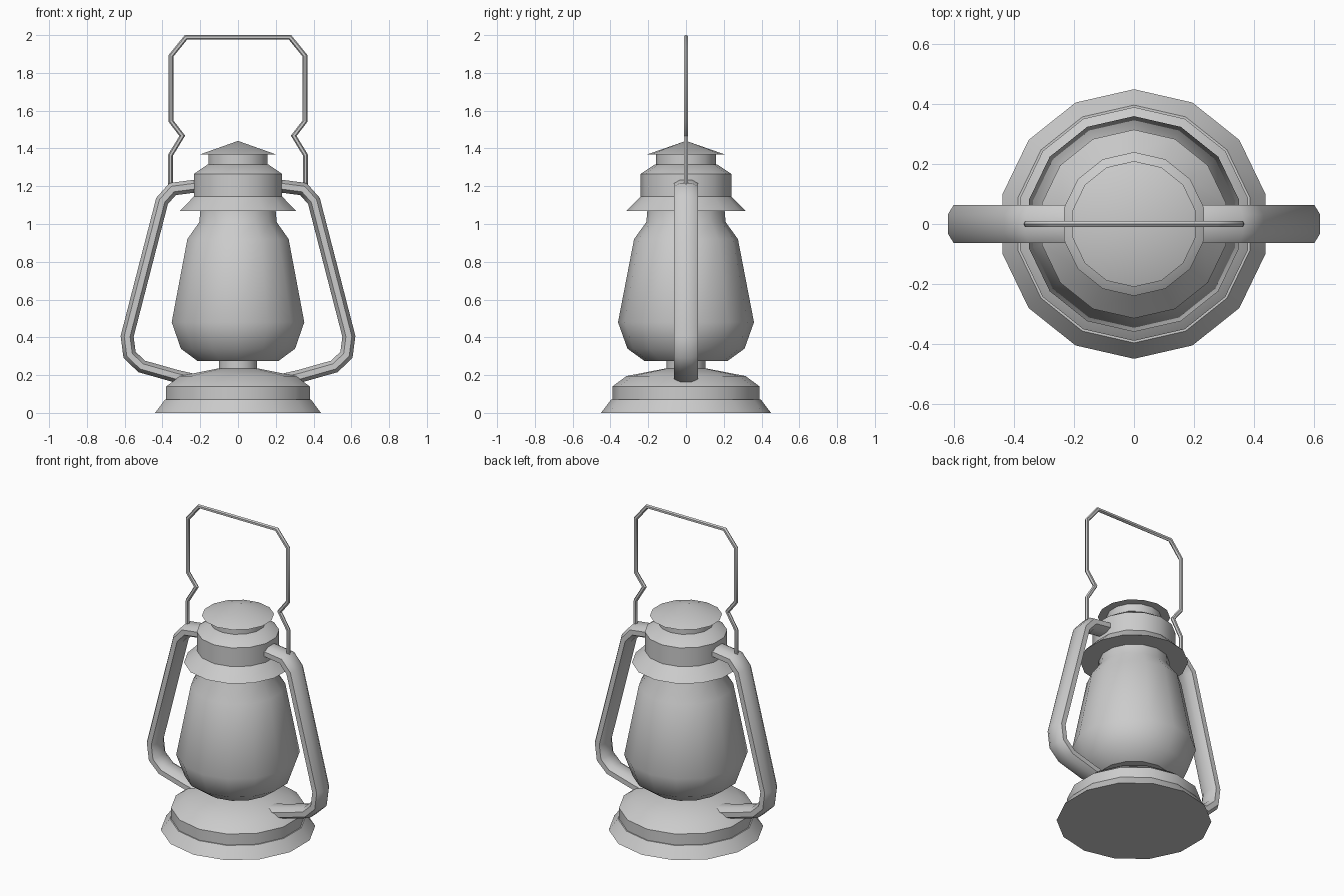
import bpy, bmesh, math
from mathutils import Vector

if "Cube" in bpy.data.objects:
    bpy.data.objects.remove(bpy.data.objects["Cube"])

SIDES = 14


def finish(name, bm, angle=35):
    bmesh.ops.recalc_face_normals(bm, faces=bm.faces)
    me = bpy.data.meshes.new(name)
    bm.to_mesh(me)
    bm.free()
    ob = bpy.data.objects.new(name, me)
    bpy.context.collection.objects.link(ob)
    bpy.ops.object.select_all(action='DESELECT')
    ob.select_set(True)
    bpy.context.view_layer.objects.active = ob
    bpy.ops.object.shade_smooth_by_angle(angle=math.radians(angle))
    return ob


def bridge(bm, rings):
    n = len(rings[0])
    for a, b in zip(rings, rings[1:]):
        for i in range(n):
            j = (i + 1) % n
            bm.faces.new((a[i], a[j], b[j], b[i]))
    bm.faces.new(rings[0])
    bm.faces.new(rings[-1])


def lathe(name, profile):
    """Turn (radius, height) points around z, with a corner on +y."""
    bm = bmesh.new()
    rings = []
    for r, z in profile:
        angles = [math.pi / 2 + 2 * math.pi * i / SIDES for i in range(SIDES)]
        rings.append([bm.verts.new((r * math.cos(a), r * math.sin(a), z)) for a in angles])
    bridge(bm, rings)
    bmesh.ops.remove_doubles(bm, verts=bm.verts, dist=0.0001)
    return finish(name, bm)


def sweep(name, path, section):
    """Sweep an (in-plane, y) section along an (x, z) path with mitred corners."""
    bm = bmesh.new()
    pts = [Vector(p) for p in path]
    rings = []
    for i, p in enumerate(pts):
        d0 = (p - pts[i - 1]).normalized() if i else (pts[1] - p).normalized()
        d1 = (pts[i + 1] - p).normalized() if i < len(pts) - 1 else d0
        t = (d0 + d1).normalized()
        nrm = Vector((-t.y, t.x)) / t.dot(d0)
        rings.append([bm.verts.new((p.x + nrm.x * u, v, p.y + nrm.y * u)) for u, v in section])
    bridge(bm, rings)
    return finish(name, bm, 50)


# Turned body parts
lathe("base", [(0.45, 0), (0.397, 0.07), (0.39, 0.07), (0.39, 0.14),
               (0.315, 0.195), (0.11, 0.235)])
lathe("burner_neck", [(0.103, 0.2), (0.103, 0.3)])
lathe("glass_globe", [(0.22, 0.275), (0.31, 0.34), (0.36, 0.48),
                      (0.275, 0.92), (0.21, 1.01), (0.203, 1.09)])
lathe("hood", [(0.315, 1.07), (0.24, 1.145), (0.24, 1.265),
               (0.165, 1.315), (0.16, 1.315), (0.16, 1.375)])
lathe("chimney_cap", [(0.21, 1.367), (0.0, 1.44)])

# Flattened side tubes
tube_path = [(0.2, 1.204), (0.346, 1.185), (0.402, 1.122), (0.587, 0.405),
             (0.574, 0.307), (0.51, 0.246), (0.33, 0.195), (0.2, 0.165)]
a, b = 0.034, 0.063
tube_section = [(a, -0.5 * b), (a, 0.5 * b), (0.45 * a, b), (-0.45 * a, b),
                (-a, 0.5 * b), (-a, -0.5 * b), (-0.45 * a, -b), (0.45 * a, -b)]
for side, label in ((-1, "left"), (1, "right")):
    sweep(label + "_tube", [(side * x, z) for x, z in tube_path], tube_section)

# Wire carrying handle
half = [(0.357, 1.2), (0.357, 1.365), (0.295, 1.467), (0.355, 1.545),
        (0.355, 1.89), (0.275, 1.989)]
wire = [(0.0125 * math.cos(k * math.pi / 3), 0.0125 * math.sin(k * math.pi / 3))
        for k in range(6)]
sweep("wire_handle", half + [(-x, z) for x, z in reversed(half)], wire)
